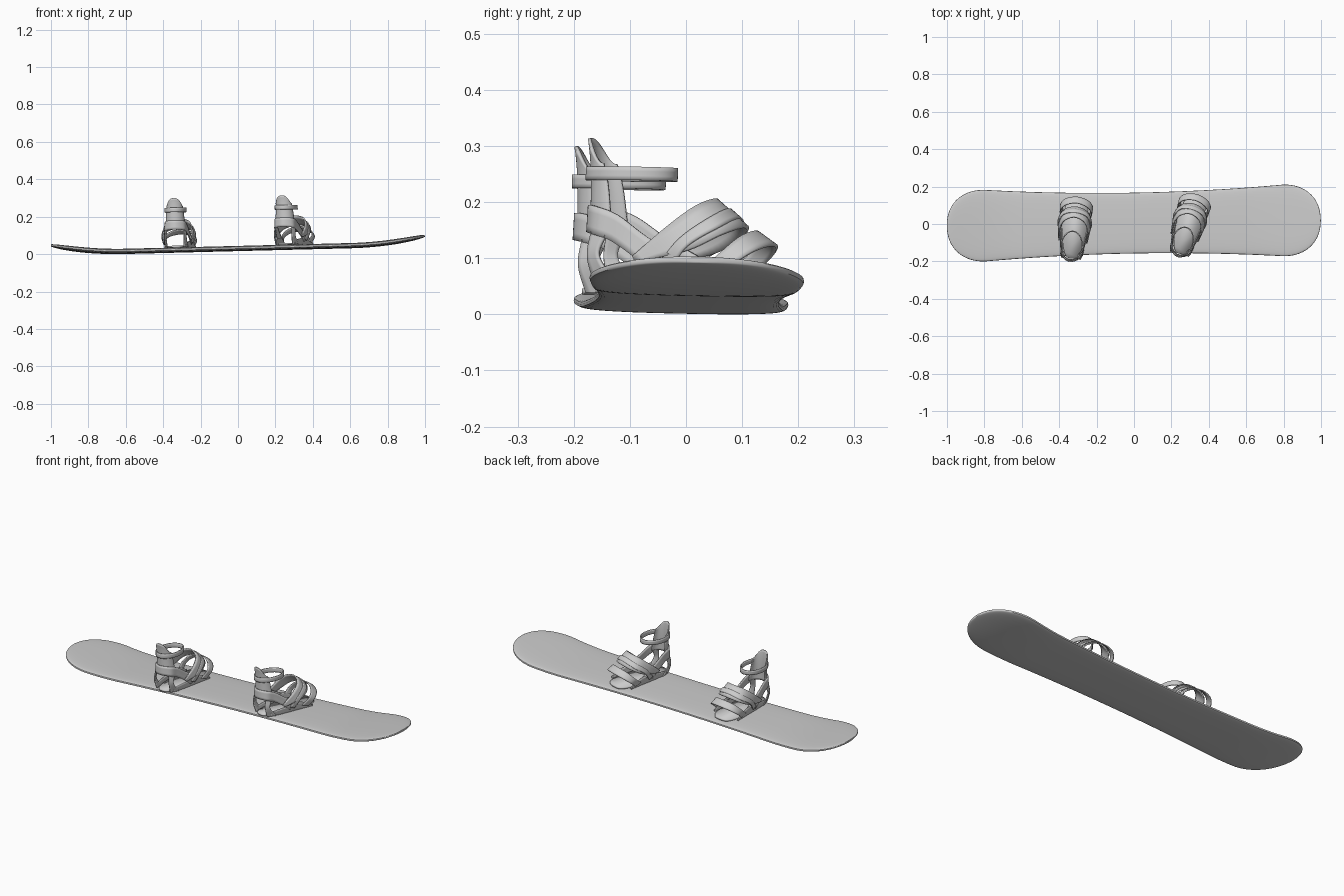
import bpy, bmesh
from math import sin, cos, pi, radians
from mathutils import Vector, Matrix

if "Cube" in bpy.data.objects:
    bpy.data.objects.remove(bpy.data.objects["Cube"])

# whole model is slightly tilted, rolled and turned
TILT = (Matrix.Translation((0, 0.005, 0.036)) @ Matrix.Rotation(radians(1), 4, 'Z')
        @ Matrix.Rotation(radians(-1.45), 4, 'Y') @ Matrix.Rotation(radians(-1.2), 4, 'X'))


def make(name, verts, faces, M, thick=0):
    bm = bmesh.new()
    vs = [bm.verts.new(M @ Vector(v)) for v in verts]
    for f in faces:
        bm.faces.new([vs[i] for i in f])
    bmesh.ops.remove_doubles(bm, verts=bm.verts, dist=1e-5)
    bmesh.ops.recalc_face_normals(bm, faces=bm.faces)
    me = bpy.data.meshes.new(name)
    bm.to_mesh(me)
    bm.free()
    ob = bpy.data.objects.new(name, me)
    bpy.context.collection.objects.link(ob)
    if thick:
        s = ob.modifiers.new("thickness", 'SOLIDIFY')
        s.thickness = thick
        s.offset = 0
    bpy.ops.object.select_all(action='DESELECT')
    ob.select_set(True)
    bpy.context.view_layer.objects.active = ob
    bpy.ops.object.shade_smooth_by_angle(angle=radians(40))
    return ob


def grid(name, f, nu, nv, M, thick=0):
    """Surface from f(u, v) with u, v in 0..1."""
    verts = [f(i / nu, j / nv) for i in range(nu + 1) for j in range(nv + 1)]
    k = nv + 1
    faces = [(i * k + j, i * k + j + 1, (i + 1) * k + j + 1, (i + 1) * k + j)
             for i in range(nu) for j in range(nv)]
    return make(name, verts, faces, M, thick)


def spline(pts, t):
    p = [Vector(q) for q in pts]
    p = [2 * p[0] - p[1]] + p + [2 * p[-1] - p[-2]]
    s = t * (len(p) - 3)
    i = min(int(s), len(p) - 4)
    s -= i
    a, b, c, d = p[i:i + 4]
    return 0.5 * (2 * b + (c - a) * s + (2 * a - 5 * b + 4 * c - d) * s * s
                  + (3 * b - 3 * c + d - a) * s ** 3)


def mirrored(pts):
    return pts + [(-x, y, z) for x, y, z in reversed(pts[:-1])]


def ribbon(name, a, b, M, thick=0.006):
    """Band between two smooth edge curves, with a slight bulge."""
    return grid(name, lambda u, v: spline(a, u).lerp(spline(b, u), v), 40, 4, M, thick)


# board: flat deck, narrow waist, raised round tips
def board(u, v):
    x = -cos(pi * u)
    e = max(0, (abs(x) - 0.8) / 0.2)
    cap = max(0, 1 - e ** 2.2) ** (1 / 2.2)
    w = (0.1625 + 0.029 * (min(abs(x), 0.8) / 0.8) ** 2) * cap
    h = 0.013 * (0.35 + 0.65 * cap) if cap > 0 else 0
    z = 0.042 * (max(0, abs(x) - 0.6) / 0.4) ** 2
    c, s = cos(2 * pi * v), sin(2 * pi * v)
    sg = lambda k, p: (1 if k >= 0 else -1) * abs(k) ** p
    return (x, w * sg(c, 0.8), z + h * sg(s, 0.55))


deck = grid("board", board, 120, 48, TILT)


def binding(side, x, y, angle):
    M = TILT @ Matrix.Translation((x, y, 0.012)) @ Matrix.Rotation(radians(-angle), 4, 'Z')

    # foot plate
    n = 48
    out = []
    for i in range(n):
        a = 2 * pi * i / n
        yy = -0.012 + 0.162 * sin(a)
        c = cos(a)
        out.append(((0.066 + 0.07 * yy) * (1 if c > 0 else -1) * abs(c) ** 0.6, yy, 0.003))
    make(side + "_foot_plate", out, [list(range(n))], M, 0.010)

    # highback: curved rear sheet with rounded top
    def back(u, v):
        a = (u - 0.5) * pi
        top = 0.262 - 0.045 * abs(sin(a)) ** 3
        z = 0.095 + (top - 0.095) * v
        return ((0.052 - 0.011 * v) * sin(a),
                -0.182 - 0.008 * v ** 4 + (0.05 - 0.012 * v) * (1 - cos(a)), z)
    grid(side + "_highback", back, 24, 16, M, 0.006)

    # heel loop: wraps the heel and runs down to the rails
    ribbon(side + "_heel_loop",
           mirrored([(.072, .02, .042), (.064, -.06, .085), (.057, -.12, .125), (.045, -.165, .14), (0, -.188, .143)]),
           mirrored([(.072, -.04, .015), (.067, -.085, .05), (.058, -.13, .078), (.047, -.168, .09), (0, -.19, .095)]), M)

    # calf strap ring
    def ring(u, v):
        a = 2 * pi * u
        return (0.056 * cos(a), -0.112 + 0.081 * sin(a), 0.187 + 0.024 * v)
    grid(side + "_calf_strap", ring, 48, 3, M, 0.006)

    # heel legs and side rails
    for m, tag in ((1, "outer"), (-1, "inner")):
        S = lambda pts: [(m * px, py, pz) for px, py, pz in pts]
        ribbon(f"{side}_{tag}_heel_leg",
               S([(.044, -.170, .10), (.048, -.176, .05), (.044, -.162, .0)]),
               S([(.056, -.140, .09), (.058, -.152, .05), (.060, -.115, .0)]), M)
        ribbon(f"{side}_{tag}_rail",
               S([(.055, -.145, .022), (.068, -.06, .034), (.074, .02, .042), (.079, .10, .008)]),
               S([(.052, -.145, 0), (.064, -.06, 0), (.071, .02, 0), (.077, .10, 0)]), M)

    # ankle pad, its narrower overstrap and the toe strap
    ribbon(side + "_ankle_pad",
           mirrored([(.074, -.085, .05), (.074, -.02, .105), (.052, .025, .142), (0, .045, .155)]),
           mirrored([(.076, -.075, .04), (.086, .02, .062), (.066, .078, .092), (0, .102, .108)]), M, 0.007)
    ribbon(side + "_ankle_strap",
           mirrored([(.077, -.04, .03), (.086, .005, .082), (.062, .055, .122), (0, .070, .138)]),
           mirrored([(.079, -.015, .02), (.090, .02, .068), (.067, .072, .104), (0, .090, .122)]), M, 0.006)
    ribbon(side + "_toe_strap",
           mirrored([(.076, .035, .02), (.083, .078, .055), (.055, .108, .087), (0, .122, .099)]),
           mirrored([(.079, .075, .01), (.085, .112, .042), (.058, .142, .066), (0, .156, .076)]), M)


binding("left", -0.317, -0.012, 7)
binding("right", 0.296, -0.004, 18)

# stand the model on the floor
low = min(v.co.z for v in deck.data.vertices)
for ob in bpy.context.collection.objects:
    ob.location.z -= low
